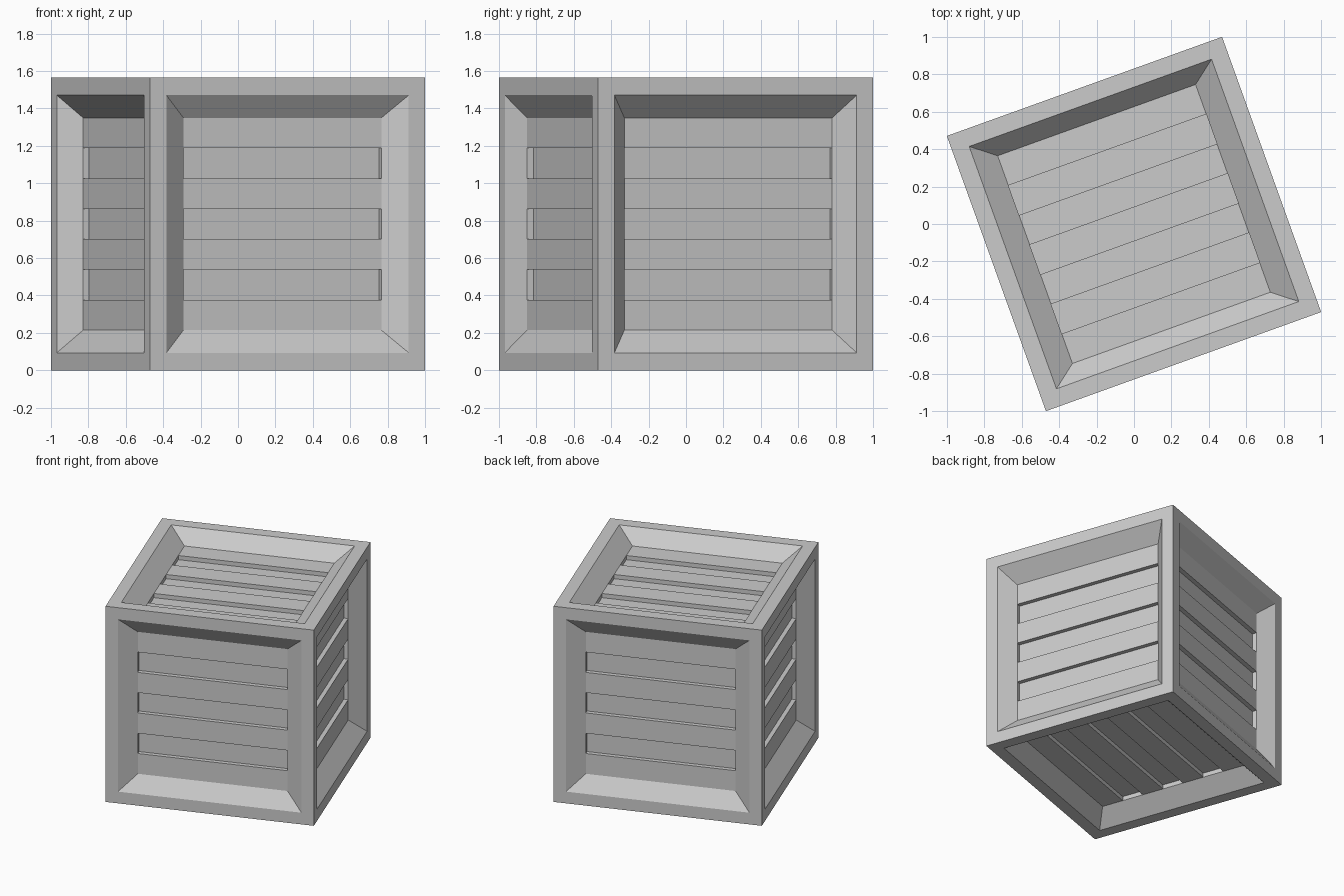
import bpy, bmesh
from math import radians
from mathutils import Matrix, Vector

if "Cube" in bpy.data.objects:
    bpy.data.objects.remove(bpy.data.objects["Cube"])

HALF = 0.782                          # half the crate's side
BORDER = 0.132                        # flat frame width
INNER = Vector((0.667, 0.70, 0.673))  # half size of the slatted inner box
OPEN = 0.843                          # recessed opening, as a share of INNER
SLATS = 7
RECESS = 0.05                         # set-back of every second slat

PLACE = Matrix.Translation((0, 0, HALF)) @ Matrix.Rotation(radians(19.8), 4, 'Z')


def add_object(name, bm):
    mesh = bpy.data.meshes.new(name)
    bm.to_mesh(mesh)
    bm.free()
    obj = bpy.data.objects.new(name, mesh)
    bpy.context.collection.objects.link(obj)
    obj.matrix_world = PLACE
    return obj


# Outer frame: cube with a bevelled opening on each side
bm = bmesh.new()
bmesh.ops.create_cube(bm, size=2 * HALF)
bm.normal_update()
sides = bm.faces[:]
bmesh.ops.inset_individual(bm, faces=sides, thickness=BORDER)
bmesh.ops.inset_individual(bm, faces=sides, thickness=0.05, depth=-0.1)
for face in sides:
    n = face.normal.copy()
    axis = max(range(3), key=lambda i: abs(n[i]))
    for v in face.verts:
        v.co = [(1 if v.co[i] > 0 else -1) * INNER[i] * (1 if i == axis else OPEN)
                for i in range(3)]
bmesh.ops.delete(bm, geom=sides, context='FACES_ONLY')
add_object("crate_frame", bm)


# Slatted panel: seven boards, every second one set back
def slat_panel(name, turn):
    bm = bmesh.new()
    ys = [OPEN * (2 * i / SLATS - 1) for i in range(SLATS + 1)]
    rows = [[bm.verts.new((x, y, 1)) for x in (-OPEN, OPEN)] for y in ys]
    boards = [bm.faces.new((a[0], a[1], b[1], b[0])) for a, b in zip(rows, rows[1:])]
    bm.normal_update()
    bmesh.ops.inset_individual(bm, faces=boards[1::2], thickness=0, depth=-RECESS)
    bmesh.ops.transform(bm, matrix=Matrix.Diagonal((*INNER, 1)) @ turn, verts=bm.verts[:])
    bm.normal_update()
    add_object(name, bm)


tip = Matrix.Rotation(radians(90), 4, 'X')
slat_panel("top_slats", Matrix.Identity(4))
slat_panel("bottom_slats", tip @ tip)
for k, side in enumerate(("front", "right", "back", "left")):
    slat_panel(side + "_slats", Matrix.Rotation(radians(90 * k), 4, 'Z') @ tip)
